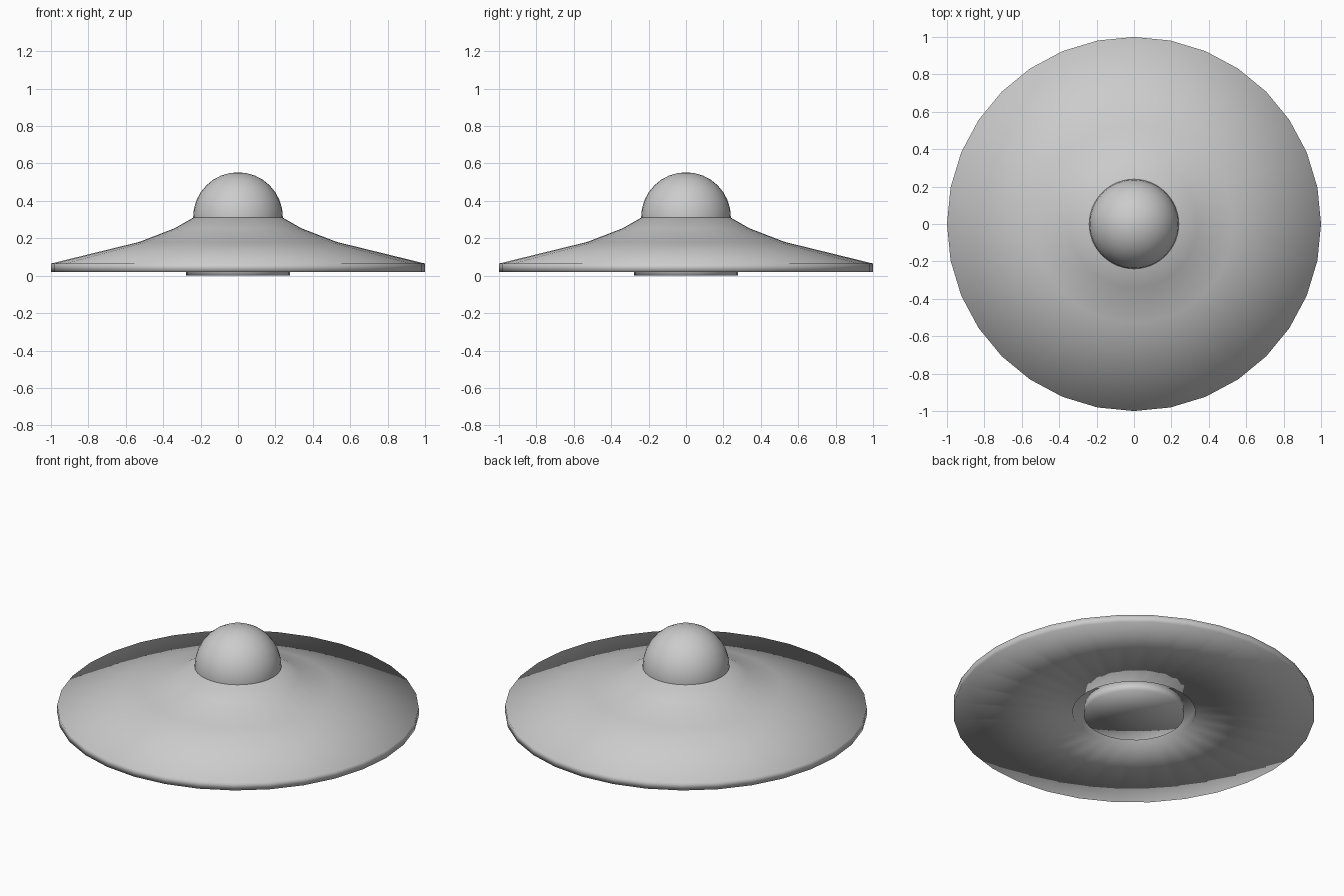
import bpy, bmesh, math

if "Cube" in bpy.data.objects:
    bpy.data.objects.remove(bpy.data.objects["Cube"])

SIDES = 32


def lathe(name, profile, sides=SIDES):
    """Revolve (radius, z) points around z; radius 0 ends become poles."""
    bm = bmesh.new()
    rings = []
    for r, z in profile:
        if r == 0:
            rings.append([bm.verts.new((0, 0, z))] * sides)
        else:
            rings.append([bm.verts.new((r * math.cos(2 * math.pi * i / sides),
                                        r * math.sin(2 * math.pi * i / sides), z))
                          for i in range(sides)])
    for a, b in zip(rings, rings[1:]):
        for i in range(sides):
            j = (i + 1) % sides
            quad = list(dict.fromkeys((a[i], a[j], b[j], b[i])))
            bm.faces.new(quad)
    bmesh.ops.recalc_face_normals(bm, faces=bm.faces)
    for f in bm.faces:
        f.smooth = True
    mesh = bpy.data.meshes.new(name)
    bm.to_mesh(mesh)
    bm.free()
    obj = bpy.data.objects.new(name, mesh)
    bpy.context.collection.objects.link(obj)
    return obj


# Wide flared disc with a shallow recess in the underside
lathe("flared_disc", [(0, 0.06), (0.34, 0.06), (0.34, 0.02), (1.0, 0.02),
                      (1.0, 0.065), (0.53, 0.18), (0.34, 0.253),
                      (0.24, 0.31), (0, 0.31)])

# Round foot sitting in the recess
lathe("base_foot", [(0, 0.0), (0.277, 0.0), (0.277, 0.06), (0, 0.06)])

# Round dome on top
bpy.ops.mesh.primitive_uv_sphere_add(segments=32, ring_count=16, radius=0.24,
                                     location=(0, 0, 0.313))
dome = bpy.context.object
dome.name = "dome"
bpy.ops.object.shade_smooth()
